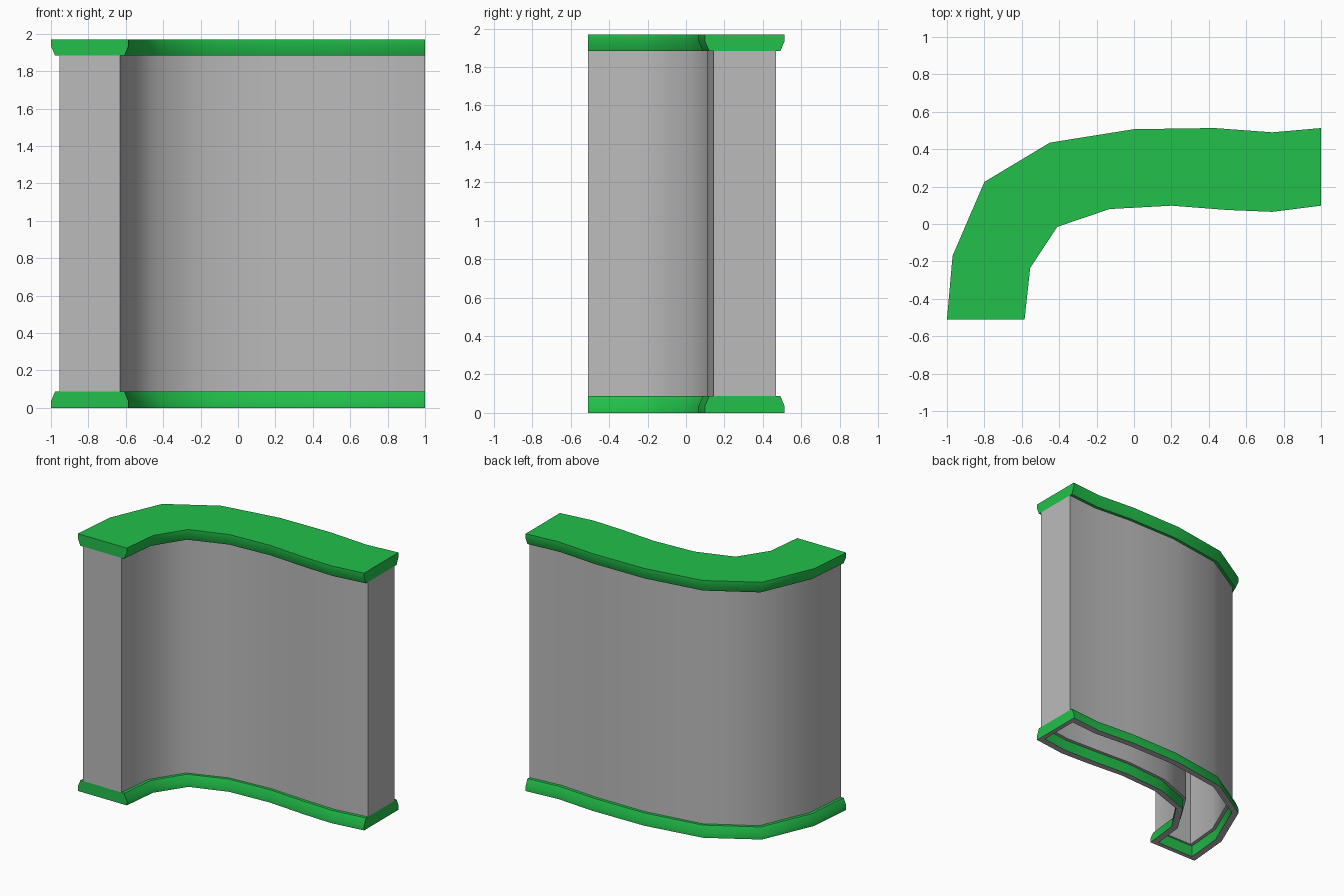
import bpy, bmesh, math
from mathutils import Vector

cube = bpy.data.objects.get("Cube")
if cube:
    bpy.data.objects.remove(cube, do_unlink=True)

# Plan of the curved wall: matching points on the outer and inner bend
OUTER = [(-1, -.51), (-.97, -.17), (-.8, .225), (-.45, .435),
         (0, .507), (.43, .513), (.74, .49), (1, .513)]
INNER = [(-.585, -.51), (-.555, -.235), (-.41, -.015), (-.13, .08),
         (.2, .098), (.5, .075), (.74, .065), (1, .098)]
HEIGHT, TRIM = 1.97, .087


def make_material(name, colour):
    mat = bpy.data.materials.new(name)
    mat.use_nodes = True
    mat.diffuse_color = colour
    mat.node_tree.nodes["Principled BSDF"].inputs["Base Color"].default_value = colour
    return mat


green = make_material("green_trim", (.016, .53, .07, 1))
grey = make_material("grey_wall", (.5, .5, .5, 1))


def outline(side, end, z):
    """Plan outline, narrowed by side along the bends and by end at both ends."""
    pairs = []
    for o, i in zip(OUTER, INNER):
        o, i = Vector(o), Vector(i)
        step = (i - o).normalized() * side
        pairs.append([o + step, i - step])
    for a, b in ((0, 1), (-1, -2)):
        pairs[a] = [p + (q - p).normalized() * end for p, q in zip(pairs[a], pairs[b])]
    loop = [p[0] for p in pairs] + [p[1] for p in reversed(pairs)]
    return [(p.x, p.y, z) for p in loop]


def loft(name, profile, mats, hollow, last_band_mat=0):
    """Join outlines into a body: a hollow ring, or a solid with end caps."""
    bm = bmesh.new()
    rings = [[bm.verts.new(c) for c in outline(*p)] for p in profile]
    n = len(rings[0])
    bands = list(zip(rings, rings[1:]))
    if hollow:
        bands.append((rings[-1], rings[0]))
    for k, (a, b) in enumerate(bands):
        for j in range(n):
            m = (j + 1) % n
            face = bm.faces.new((a[j], a[m], b[m], b[j]))
            face.material_index = last_band_mat if k == len(bands) - 1 else 0
    if not hollow:
        for r in (rings[0], rings[-1]):
            for j in range(n // 2 - 1):
                bm.faces.new((r[j], r[j + 1], r[n - 2 - j], r[n - 1 - j]))
    bmesh.ops.recalc_face_normals(bm, faces=bm.faces)
    mesh = bpy.data.meshes.new(name)
    bm.to_mesh(mesh)
    bm.free()
    for mat in mats:
        mesh.materials.append(mat)
    obj = bpy.data.objects.new(name, mesh)
    bpy.context.collection.objects.link(obj)
    bpy.ops.object.select_all(action='DESELECT')
    obj.select_set(True)
    bpy.context.view_layer.objects.active = obj
    bpy.ops.object.shade_smooth_by_angle(angle=math.radians(45))
    return obj


# Hollow wall between the trims
loft("wall", [(.045, 0, TRIM), (.045, 0, HEIGHT - TRIM),
              (.075, .05, HEIGHT - TRIM), (.075, .05, TRIM)], [grey], True)

# Open base trim with a bare grey underside
loft("base_trim", [(0, 0, 0), (0, 0, .035), (.022, 0, TRIM),
                   (.05, .035, TRIM), (.05, .035, 0)], [green, grey], True, 1)

# Solid top trim, flared upwards
loft("top_trim", [(0, 0, HEIGHT), (0, 0, HEIGHT - .035),
                  (.022, 0, HEIGHT - TRIM)], [green], False)
